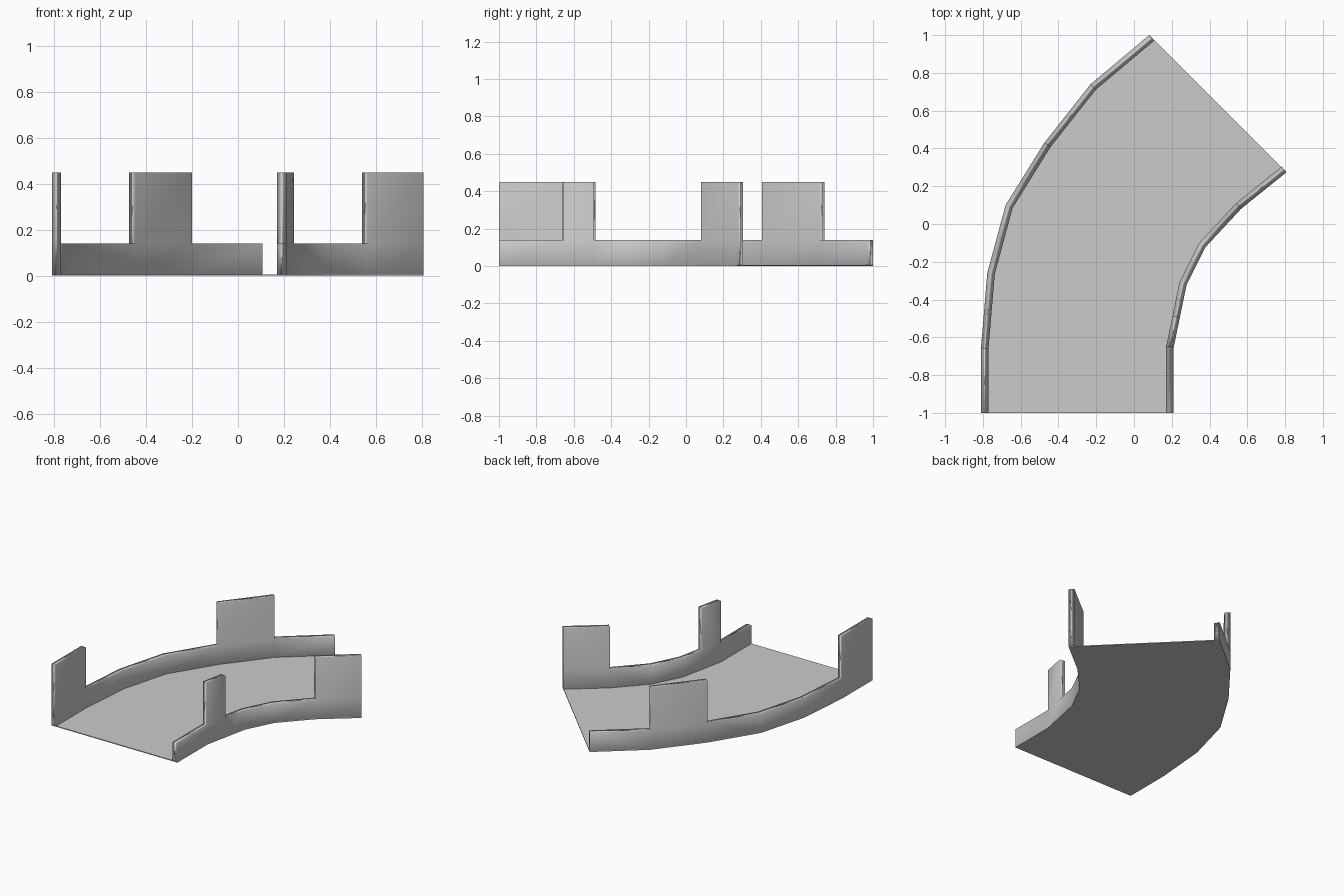
import bpy
import bmesh
from mathutils import Vector

cube = bpy.data.objects.get("Cube")
if cube:
    bpy.data.objects.remove(cube, do_unlink=True)

FLOOR, LOW, TALL, THICK = 0.006, 0.14, 0.45, 0.04

grey = bpy.data.materials.new("light_grey")
grey.use_nodes = True
colour = (0.6, 0.6, 0.6, 1)
grey.diffuse_color = colour
grey.node_tree.nodes["Principled BSDF"].inputs["Base Color"].default_value = colour


def offset(path, width):
    """Mitred copy of a path, moved to the right of its direction."""
    pts = [Vector(p) for p in path]
    dirs = [(b - a).normalized() for a, b in zip(pts, pts[1:])]
    normals = [Vector((d.y, -d.x)) for d in dirs]
    result = []
    for i, p in enumerate(pts):
        a, b = normals[max(i - 1, 0)], normals[min(i, len(normals) - 1)]
        result.append(p + (a + b) * width / (1 + a.dot(b)))
    return result


def finish(bm, name):
    bmesh.ops.recalc_face_normals(bm, faces=bm.faces)
    mesh = bpy.data.meshes.new(name)
    bm.to_mesh(mesh)
    bm.free()
    mesh.materials.append(grey)
    obj = bpy.data.objects.new(name, mesh)
    bpy.context.collection.objects.link(obj)
    return obj


def wall(name, path, tall_segments):
    """Low wall along a path, raised to full height on some segments."""
    bm = bmesh.new()
    sides = (path, offset(path, THICK))
    last = len(path) - 1
    verts = {}

    def v(side, i, z):
        key = (side, i, z)
        if key not in verts:
            x, y = sides[side][i]
            verts[key] = bm.verts.new((x, y, z))
        return verts[key]

    def cross(i, z0, z1):
        bm.faces.new((v(0, i, z0), v(1, i, z0), v(1, i, z1), v(0, i, z1)))

    def cap(i, z):
        bm.faces.new((v(0, i, z), v(1, i, z), v(1, i + 1, z), v(0, i + 1, z)))

    for i in range(last):
        raised = i in tall_segments
        bands = [(FLOOR, LOW)] + ([(LOW, TALL)] if raised else [])
        for z0, z1 in bands:
            for s in (0, 1):
                bm.faces.new((v(s, i, z0), v(s, i + 1, z0),
                              v(s, i + 1, z1), v(s, i, z1)))
        cap(i, FLOOR)
        cap(i, TALL if raised else LOW)
        if raised:
            cross(i, LOW, TALL)
            cross(i + 1, LOW, TALL)
    cross(0, FLOOR, LOW)
    cross(last, FLOOR, LOW)

    # Soft shading led by the broad side faces
    obj = finish(bm, name)
    for poly in obj.data.polygons:
        poly.use_smooth = True
    mod = obj.modifiers.new("soft_normals", 'WEIGHTED_NORMAL')
    mod.mode = 'FACE_AREA'
    return obj


outer_path = [(-0.81, -1), (-0.81, -0.655), (-0.777, -0.26), (-0.68, 0.1),
              (-0.475, 0.43), (-0.23, 0.74), (0.08, 1)]
inner_path = [(0.17, -1), (0.17, -0.65), (0.204, -0.485), (0.24, -0.31),
              (0.345, -0.1), (0.54, 0.11), (0.782, 0.305)]

# Curved side walls with raised sections
wall("outer_curve_wall", outer_path, {0, 4})
wall("inner_curve_wall", inner_path, {1, 5})

# Thin floor slab under both walls
bm = bmesh.new()
outline = outer_path + [tuple(p) for p in reversed(offset(inner_path, THICK))]
base = bm.faces.new([bm.verts.new((x, y, 0)) for x, y in outline])
top = bmesh.ops.extrude_face_region(bm, geom=[base], use_keep_orig=True)["geom"]
bmesh.ops.translate(bm, vec=(0, 0, FLOOR),
                    verts=[e for e in top if isinstance(e, bmesh.types.BMVert)])
finish(bm, "floor")
